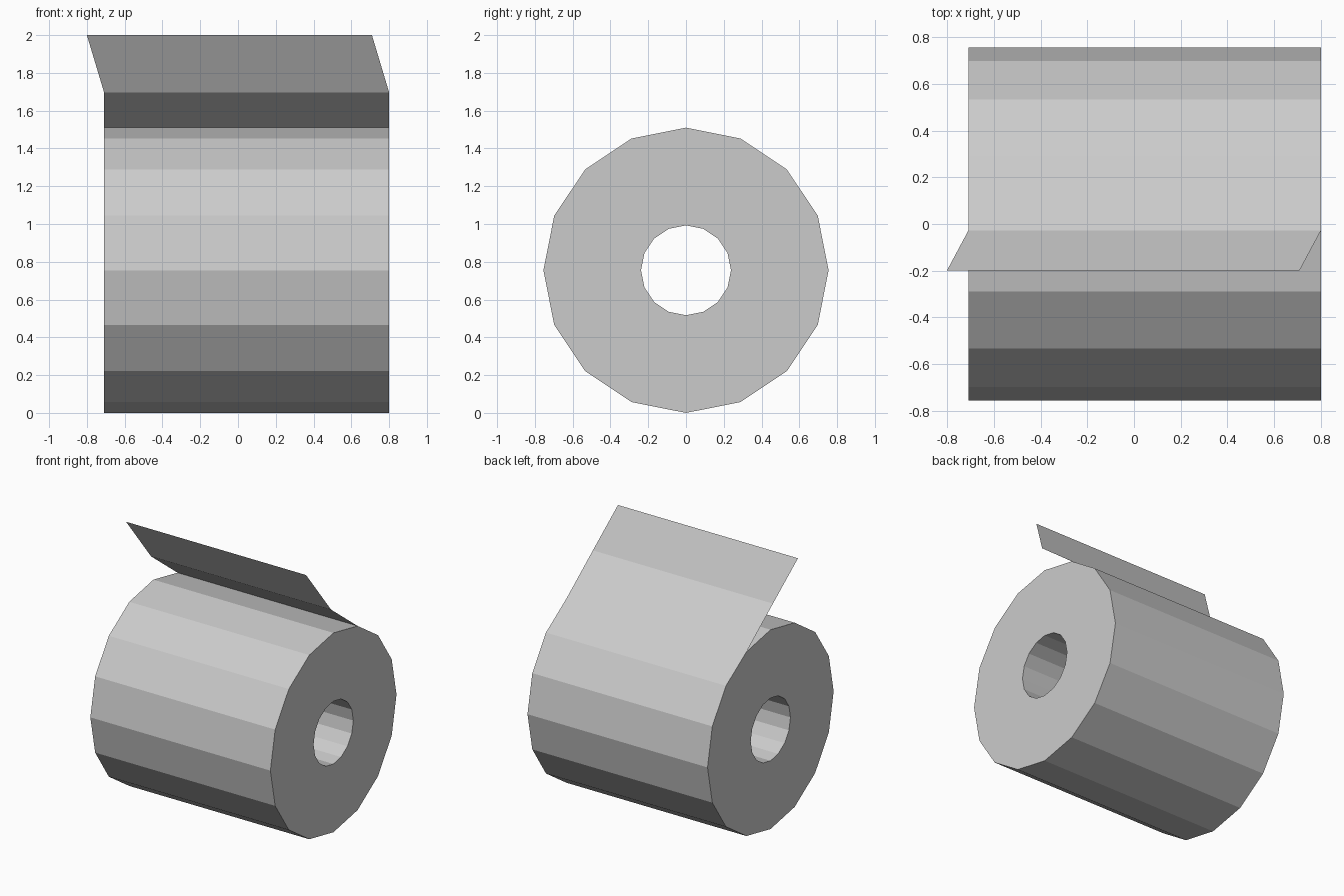
import bpy, bmesh
from math import sin, cos, tau

if "Cube" in bpy.data.objects:
    bpy.data.objects.remove(bpy.data.objects["Cube"])

SIDES = 16
X0, X1 = -0.709, 0.8      # roll ends
R_OUT, R_IN = 0.755, 0.238
CZ = 0.755


def finish(bm, name):
    mesh = bpy.data.meshes.new(name)
    bm.to_mesh(mesh)
    bm.free()
    obj = bpy.data.objects.new(name, mesh)
    bpy.context.collection.objects.link(obj)
    return obj


# Paper roll: a 16-sided tube lying along x
bm = bmesh.new()


def ring(x, r):
    return [bm.verts.new((x, r * sin(tau * i / SIDES), CZ + r * cos(tau * i / SIDES)))
            for i in range(SIDES)]


rings = [ring(X0, R_OUT), ring(X1, R_OUT), ring(X1, R_IN), ring(X0, R_IN)]
for a, b in zip(rings, rings[1:] + rings[:1]):
    for i in range(SIDES):
        j = (i + 1) % SIDES
        bm.faces.new((a[i], a[j], b[j], b[i]))
bmesh.ops.recalc_face_normals(bm, faces=bm.faces)
finish(bm, "paper_roll")

# Loose sheet: thin strip leaving the roll, its free end shifted sideways
start = (R_OUT * sin(tau / SIDES), CZ + R_OUT * cos(tau / SIDES))
profile = [(0, *start), (0, -0.028, 1.697), (-0.091, -0.198, 2.0)]
bm = bmesh.new()
rows = [[bm.verts.new((x + dx, y, z)) for x in (X0, X1)] for dx, y, z in profile]
for (a, b), (c, d) in zip(rows, rows[1:]):
    bm.faces.new((a, c, d, b))
for f in bm.faces:
    f.normal_update()
    if f.normal.z < 0:
        f.normal_flip()
finish(bm, "loose_sheet")
